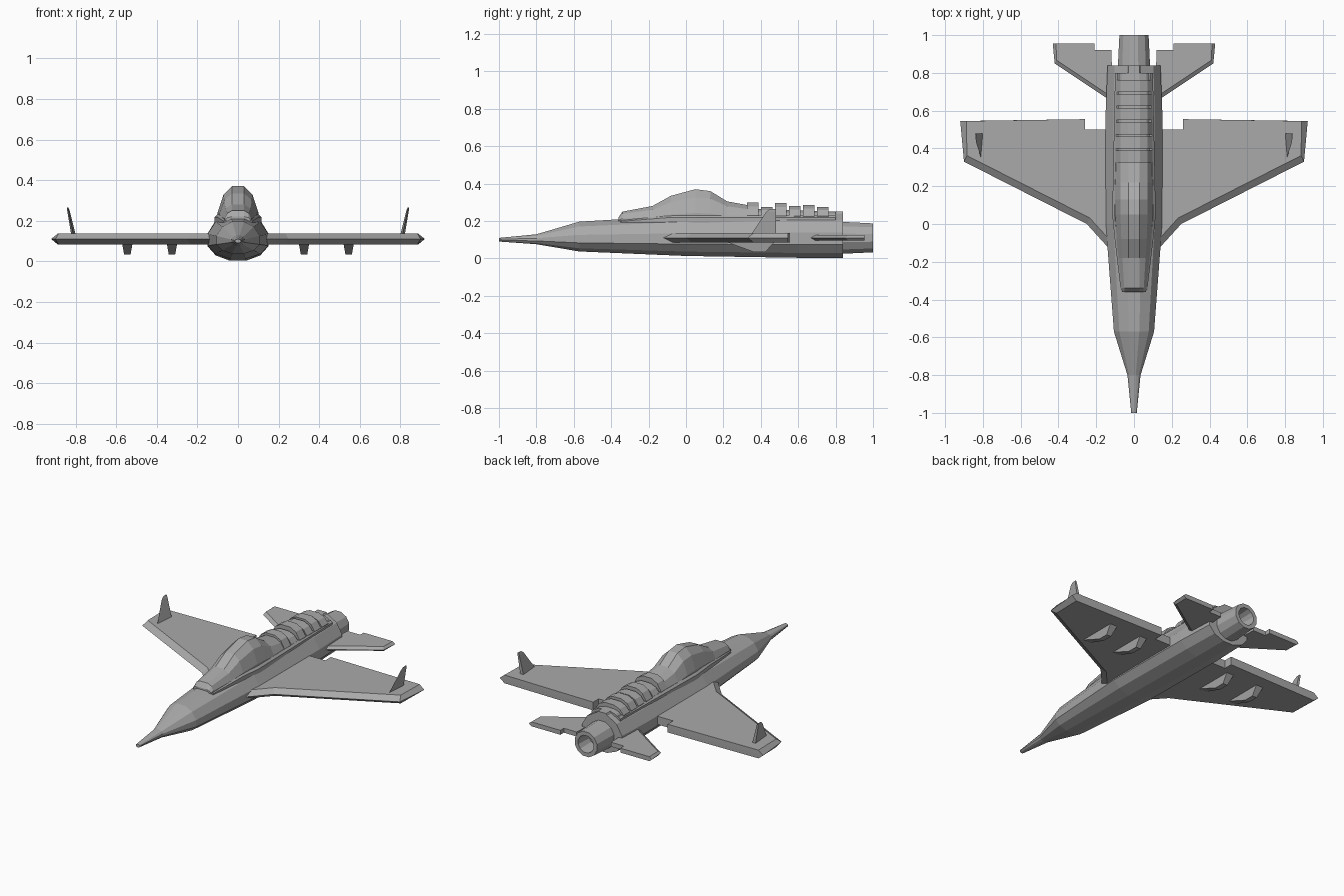
import bpy, bmesh
from math import sin, cos, pi

default_cube = bpy.data.objects.get("Cube")
if default_cube:
    bpy.data.objects.remove(default_cube, do_unlink=True)

shade = .4
grey = bpy.data.materials.new("airframe_grey")
grey.use_nodes = True
grey.diffuse_color = (shade, shade, shade, 1)
principled = grey.node_tree.nodes["Principled BSDF"]
principled.inputs["Base Color"].default_value = grey.diffuse_color


def loft(name, rings, mirrored=False):
    """Skin a row of equal-length point rings and cap both ends."""
    bm = bmesh.new()
    rows = [[bm.verts.new(point) for point in ring] for ring in rings]
    for back, front in zip(rows, rows[1:]):
        for i in range(len(back)):
            bm.faces.new((back[i - 1], back[i], front[i], front[i - 1]))
    bm.faces.new(rows[0])
    bm.faces.new(rows[-1])
    bmesh.ops.recalc_face_normals(bm, faces=bm.faces)
    mesh = bpy.data.meshes.new(name)
    bm.to_mesh(mesh)
    bm.free()
    mesh.materials.append(grey)
    part = bpy.data.objects.new(name, mesh)
    bpy.context.collection.objects.link(part)
    if mirrored:
        part.modifiers.new("Mirror", "MIRROR").use_mirror_merge = False


def oval(y, half_width, bottom, top, middle):
    """Twelve-sided ring with flat sides, whose upper and lower halves may differ."""
    points = []
    for side in range(12):
        angle = (side + .5) * pi / 6
        across, up = sin(angle), cos(angle)
        reach = top - middle if up > 0 else middle - bottom
        points.append((half_width * across, y, middle + reach * up))
    return points


def symmetric(y, half):
    """Cross-section made from its right half, listed bottom to top."""
    right = [(x, y, z) for x, z in half]
    left = [(-x, y, z) for x, z in reversed(half)]
    return right + left


def hump(y, base_width, crest_width, base, crest):
    """Cross-section with sloping shoulders below a flat crest."""
    shoulder = base_width * .6 + crest_width * .4
    foot = base + (crest - base) * .25
    bend = base + (crest - base) * .75
    return symmetric(y, [(base_width, base), (base_width, foot), (shoulder, bend), (crest_width, crest)])


def bevelled_surface(name, leading, tip, trailing, level, half_thickness, bevel):
    """Flat surface, chamfered along its leading edge and tip."""
    outer = leading + [tip] + trailing
    inner = [(x - bevel / 2, y + bevel) for x, y in leading]
    inner += [(tip[0] - bevel, tip[1])] + trailing
    layers = [(inner, -half_thickness), (outer, 0), (inner, half_thickness)]
    rings = [[(x, y, level + offset) for x, y in outline] for outline, offset in layers]
    loft(name, rings, mirrored=True)


# Fuselage: long needle nose growing into a full body
axis = .1
stations = [(-1, .015, .09, .11), (-.8, .036, .075, .13), (-.57, .11, .035, .2),
            (0, .155, .01, .235), (.6, .155, 0, .245), (.84, .145, 0, .245)]
loft("fuselage", [oval(y, width, bottom, top, axis) for y, width, bottom, top in stations])

# Exhaust nozzle: hollow tube, outside wall first, then the bore
nozzle_axis = .11
tube = [(.8, .09), (1, .08), (1, .055), (.9, .045)]
loft("exhaust_nozzle", [oval(y, radius, nozzle_axis - radius, nozzle_axis + radius, nozzle_axis)
                        for y, radius in tube])

# Raised deck along the upper fuselage
deck_floor = .19
chamfer = .012
loft("upper_deck", [symmetric(y, [(width, deck_floor), (width, top - chamfer), (width - chamfer, top)])
                    for y, width, top in [(-.35, .07, .21), (-.1, .1, .23), (.05, .115, .23), (.8, .1, .23)]])

# Faceted cockpit canopy, narrowing toward the windshield
crest_line = [(-.36, .22), (-.34, .25), (-.18, .28), (-.08, .335),
              (.05, .37), (.13, .36), (.22, .305), (.33, .285)]
loft("canopy", [hump(y, .1 + min(y, 0) / 10, .03, .2, crest) for y, crest in crest_line])

# Spine with a row of armour segments of uneven height
spine_floor = .21
loft("spine_base", [hump(y, .09, .03, spine_floor, crest) for y, crest in [(.2, .27), (.8, .25)]])
pitch = .075
for index, crest in enumerate([.3, .275, .295, .28, .285, .275]):
    start = .325 + index * pitch
    loft("spine_segment", [hump(y, .097, .032, spine_floor, crest)
                           for y in (start, start + pitch - chamfer)])
loft("tail_block", [hump(y, .04, .03, spine_floor, .25) for y in (.8, .84)])

# Main wings and tailplanes
wing_level = .11
bevelled_surface("wing", leading=[(.05, -.22), (.25, 0), (.9, .33)], tip=(.92, .545),
                 trailing=[(.26, .555), (.26, .5), (.05, .5)],
                 level=wing_level, half_thickness=.026, bevel=.032)
bevelled_surface("tailplane", leading=[(.12, .65), (.42, .85)], tip=(.43, .955),
                 trailing=[(.21, .955), (.21, .92), (.12, .92)],
                 level=wing_level, half_thickness=.014, bevel=.018)

# Outward-leaning wing fins with a wedge-shaped plan
fin_back = .48
fin_layers = [(.81, .35, .011, .13), (.835, .43, .006, .25), (.838, .45, .003, .265)]
loft("wing_fin", [[(x, front, z), (x + half, fin_back, z), (x - half, fin_back, z)]
                  for x, front, half, z in fin_layers], mirrored=True)

# Underwing pylons, two per side, tapering downward
pylon_layers = [(.026, .21, .475, .09), (.016, .36, .425, .035)]
for name, x in [("inner_pylon", .325), ("outer_pylon", .545)]:
    loft(name, [[(x - half, front, z), (x + half, front, z), (x + half, back, z), (x - half, back, z)]
                for half, front, back, z in pylon_layers], mirrored=True)
